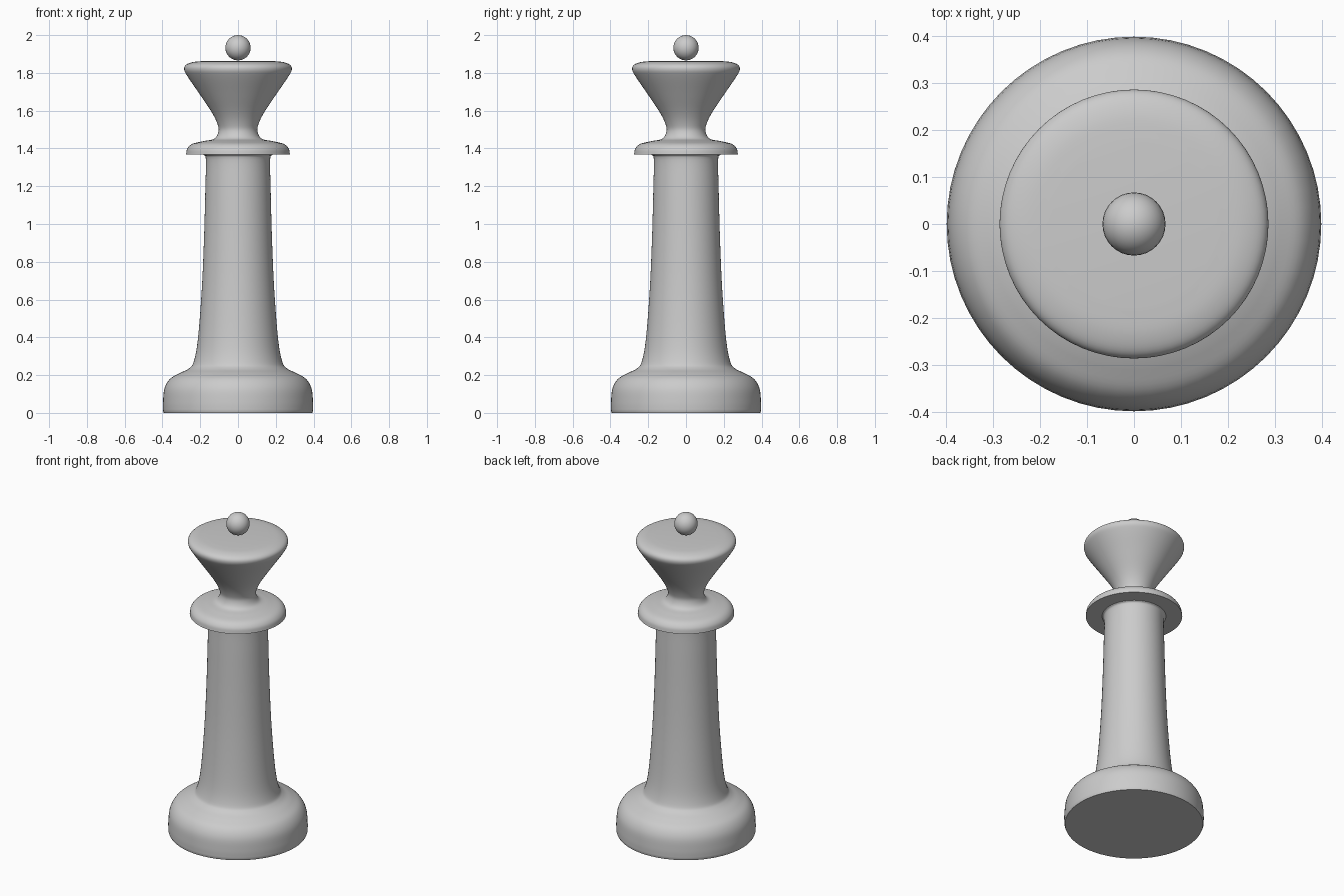
import bpy, bmesh, math
from mathutils import Vector

SEGMENTS = 64

cube = bpy.data.objects.get("Cube")
if cube:
    bpy.data.objects.remove(cube)


def smooth_path(points, steps=5):
    """Round a list of (radius, height) points with a Catmull-Rom spline."""
    p = [Vector(q) for q in points]
    p = [2 * p[0] - p[1]] + p + [2 * p[-1] - p[-2]]
    out = []
    for a, b, c, d in zip(p, p[1:], p[2:], p[3:]):
        for i in range(steps):
            t = i / steps
            out.append(0.5 * (2 * b + (c - a) * t + (2 * a - 5 * b + 4 * c - d) * t**2
                              + (3 * b - a - 3 * c + d) * t**3))
    return out + [p[-2]]


def finish(obj):
    bpy.ops.object.select_all(action="DESELECT")
    obj.select_set(True)
    bpy.context.view_layer.objects.active = obj
    bpy.ops.object.shade_smooth_by_angle(angle=math.radians(40))


def lathe(name, profile):
    """Spin a (radius, height) profile around the z axis."""
    bm = bmesh.new()
    verts = [bm.verts.new((r, 0, z)) for r, z in profile]
    edges = [bm.edges.new(pair) for pair in zip(verts, verts[1:])]
    bmesh.ops.spin(bm, geom=verts + edges, cent=(0, 0, 0), axis=(0, 0, 1),
                   angle=math.tau, steps=SEGMENTS, use_duplicate=False)
    bmesh.ops.remove_doubles(bm, verts=bm.verts, dist=0.0001)
    bmesh.ops.recalc_face_normals(bm, faces=bm.faces)
    mesh = bpy.data.meshes.new(name)
    bm.to_mesh(mesh)
    bm.free()
    obj = bpy.data.objects.new(name, mesh)
    bpy.context.collection.objects.link(obj)
    finish(obj)
    return obj


# Foot and tapered column, up to the flat underside of the collar
foot = [(0.397, 0.01), (0.397, 0.06), (0.389, 0.13), (0.36, 0.18), (0.31, 0.21),
        (0.26, 0.235), (0.235, 0.27), (0.213, 0.385), (0.192, 0.65),
        (0.18, 0.92), (0.173, 1.18), (0.17, 1.34), (0.182, 1.367)]
lathe("base_and_column", [(0, 0), (0.393, 0)] + smooth_path(foot) + [(0.275, 1.367)])

# Rounded collar flowing through the neck into the flared crown
collar = [(0.275, 1.367), (0.268, 1.4), (0.24, 1.425), (0.18, 1.439), (0.125, 1.452),
          (0.103, 1.49), (0.109, 1.53), (0.138, 1.59), (0.2, 1.683), (0.265, 1.778),
          (0.285, 1.817), (0.275, 1.843), (0.235, 1.858), (0.175, 1.863)]
lathe("collar_and_crown", smooth_path(collar) + [(0, 1.863)])

# Ball on top
bpy.ops.mesh.primitive_uv_sphere_add(segments=32, ring_count=16, radius=0.067,
                                     location=(0, 0, 1.933))
ball = bpy.context.object
ball.name = "top_ball"
finish(ball)
